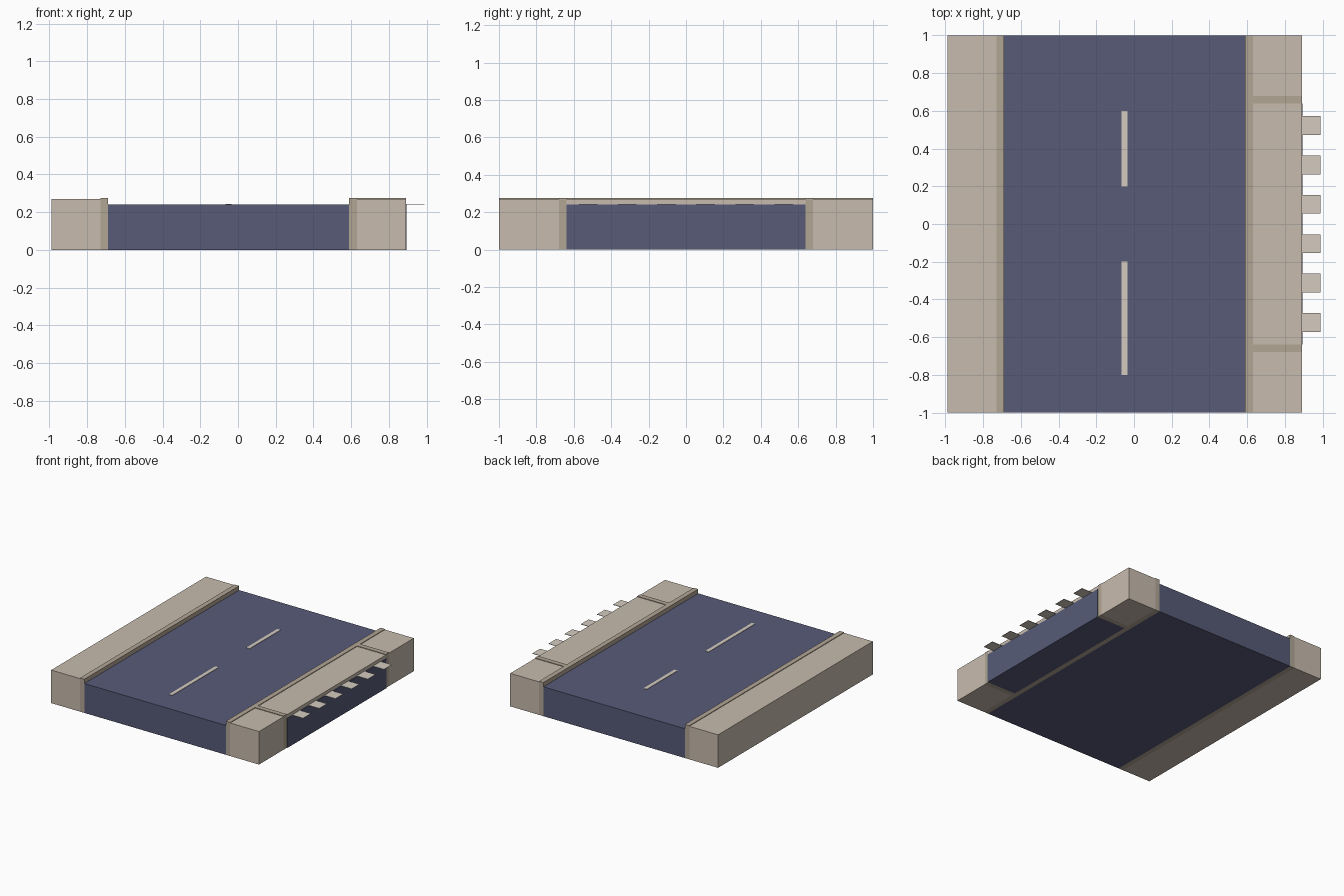
import bpy
import bmesh
from mathutils import Matrix, Vector

if "Cube" in bpy.data.objects:
    bpy.data.objects.remove(bpy.data.objects["Cube"])


def material(name, rgb):
    mat = bpy.data.materials.new(name)
    mat.diffuse_color = (*rgb, 1.0)
    mat.use_nodes = True
    mat.node_tree.nodes["Principled BSDF"].inputs["Base Color"].default_value = mat.diffuse_color
    return mat


ASPHALT = material("asphalt", (0.095, 0.105, 0.185))
PAVING = material("paving", (0.58, 0.50, 0.42))
CURB = material("curb_stone", (0.445, 0.38, 0.30))
PAINT = material("road_paint", (0.66, 0.60, 0.53))


def box(name, x, y, z, mat):
    """Box from (min, max) ranges on each axis."""
    lo, hi = (Vector(p) for p in zip(x, y, z))
    bm = bmesh.new()
    bmesh.ops.create_cube(bm, size=1.0)
    bmesh.ops.transform(bm, verts=bm.verts,
                        matrix=Matrix.Translation((lo + hi) / 2) @ Matrix.Diagonal((*(hi - lo), 1)))
    mesh = bpy.data.meshes.new(name)
    bm.to_mesh(mesh)
    bm.free()
    mesh.materials.append(mat)
    obj = bpy.data.objects.new(name, mesh)
    bpy.context.collection.objects.link(obj)
    return obj


FULL = (-1.0, 1.0)
ROAD_Z, WALK_Z, CURB_Z = 0.24, 0.27, 0.275

# Main road and the side road running out under the right pavement
box("road", (-0.69, 0.59), FULL, (0, ROAD_Z), ASPHALT)
box("side_road", (0.63, 0.895), (-0.64, 0.64), (0, ROAD_Z), ASPHALT)

# Left pavement and the two long curbs
box("left_pavement", (-0.99, -0.73), FULL, (0, WALK_Z), PAVING)
box("left_curb", (-0.73, -0.69), FULL, (0, CURB_Z), CURB)
box("right_curb", (0.59, 0.63), FULL, (0, CURB_Z), CURB)

# Right pavement: thin slab over the side road, solid ends, cross curbs
box("pavement_slab", (0.63, 0.89), (-0.64, 0.64), (ROAD_Z, WALK_Z), PAVING)
for label, s in (("front", -1), ("back", 1)):
    box(f"{label}_right_pavement", (0.63, 0.89), sorted((s * 0.68, s)), (0, WALK_Z), PAVING)
    box(f"{label}_cross_curb", (0.63, 0.89), sorted((s * 0.64, s * 0.68)), (0, CURB_Z), CURB)

# Centre line dashes
for label, y in (("front", (-0.8, -0.2)), ("back", (0.2, 0.6))):
    box(f"{label}_lane_dash", (-0.065, -0.035), y, (ROAD_Z, ROAD_Z + 0.003), PAINT)

# Crossing stripes jutting out past the side road
for i in range(6):
    y = (i - 2.5) * 0.209
    box(f"crossing_stripe_{i + 1}", (0.89, 0.99), (y - 0.05, y + 0.05),
        (ROAD_Z, ROAD_Z + 0.003), PAINT)
